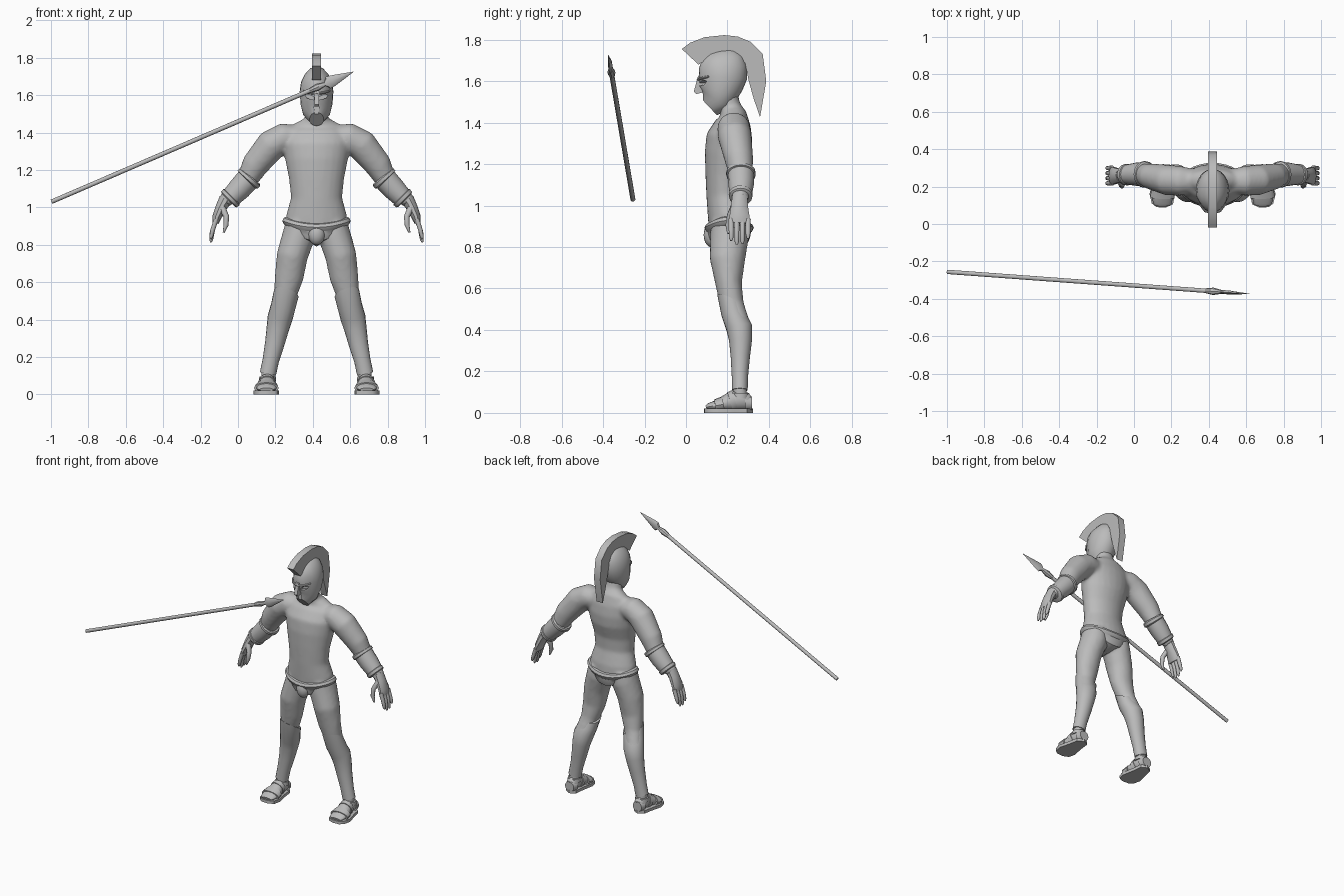
import bpy, bmesh, math
from mathutils import Vector, Matrix

CX = 0.42  # figure's centre line
grey = bpy.data.materials.new("plain_grey")
grey.diffuse_color = (0.5, 0.5, 0.5, 1)


def loft(bm, rings, n=16, ref=(0, 1, 0), side=1):
    """Closed tube; ring = (x, y, z, radius across, radius along ref)."""
    ref = Vector(ref)
    pts = [Vector(r[:3]) for r in rings]
    loops = []
    for i, r in enumerate(rings):
        t = (pts[min(i + 1, len(pts) - 1)] - pts[max(i - 1, 0)]).normalized()
        v = (ref - t * ref.dot(t)).normalized()
        u = v.cross(t)
        loop = []
        for k in range(n):
            a = 2 * math.pi * k / n
            p = pts[i] + u * r[3] * math.cos(a) + v * r[4] * math.sin(a)
            loop.append(bm.verts.new((p.x * side, p.y, p.z)))
        loops.append(loop)
    for a, b in zip(loops, loops[1:]):
        for k in range(n):
            bm.faces.new((a[k], a[(k + 1) % n], b[(k + 1) % n], b[k]))
    bm.faces.new(loops[0])
    bm.faces.new(loops[-1])


def prism(bm, outline, offset):
    """Extrude a 3D outline by an offset vector."""
    f = bm.faces.new([bm.verts.new(p) for p in outline])
    new = bmesh.ops.extrude_face_region(bm, geom=[f])["geom"]
    bmesh.ops.translate(bm, vec=offset, verts=[g for g in new if isinstance(g, bmesh.types.BMVert)])


def finish(name, bm, x=CX, mirror=False):
    bmesh.ops.recalc_face_normals(bm, faces=bm.faces)
    me = bpy.data.meshes.new(name)
    bm.to_mesh(me)
    bm.free()
    ob = bpy.data.objects.new(name, me)
    ob.location.x = x
    me.materials.append(grey)
    bpy.context.collection.objects.link(ob)
    if mirror:
        ob.modifiers.new("mirror", 'MIRROR')
    return ob


def part(name, *tubes, mirror=True, n=16, ref=(0, 1, 0), x=CX):
    bm = bmesh.new()
    for t in tubes:
        loft(bm, t, n, ref)
    return finish(name, bm, x, mirror)


# Body: torso, arms and legs fused into one smooth skin
torso = [(.82, .21, .07, .07), (.88, .21, .15, .10), (.95, .205, .165, .10), (1.05, .19, .137, .092),
         (1.15, .19, .147, .097), (1.25, .203, .167, .113), (1.33, .21, .18, .112), (1.40, .228, .17, .085),
         (1.44, .23, .13, .062), (1.475, .212, .062, .052), (1.56, .19, .057, .055)]
arm = [(.08, .23, 1.375, .06, .06), (.17, .23, 1.375, .078, .08), (.24, .235, 1.335, .084, .082),
       (.33, .255, 1.225, .073, .07), (.37, .265, 1.152, .058, .058), (.43, .265, 1.09, .05, .05),
       (.495, .26, 1.03, .038, .04)]
leg = [(.085, .21, .92, .08, .09), (.095, .21, .85, .088, .094), (.13, .2, .74, .084, .086),
       (.148, .206, .62, .077, .064), (.17, .222, .52, .06, .058), (.195, .256, .42, .06, .056),
       (.22, .262, .3, .048, .046), (.26, .26, .12, .038, .034), (.262, .262, .05, .036, .036)]
bm = bmesh.new()
loft(bm, [(0, cy, z, rx, ry) for z, cy, rx, ry in torso], 24)
for s in (1, -1):
    loft(bm, arm, 16, side=s)
    loft(bm, leg, 16, side=s)
body = finish("body", bm)
rm = body.modifiers.new("fuse", 'REMESH')
rm.mode, rm.voxel_size, rm.use_smooth_shade = 'VOXEL', .012, True
sm = body.modifiers.new("soften", 'SMOOTH')
sm.factor, sm.iterations = .5, 5

# Hands: palm, four fingers, thumb
tubes = [[(.485, .26, 1.045, .036, .038), (.51, .258, 1.0, .03, .042), (.532, .258, .95, .025, .05),
          (.54, .258, .915, .016, .05)]]
for i in range(4):
    y = .218 + .027 * i
    tip = (.83, .812, .815, .84)[i]
    tubes.append([(.537, y, .935, .013, .014), (.555, y, .88, .012, .0125), (.563, y, tip + .015, .010, .011),
                  (.566, y, tip, .004, .005)])
tubes.append([(.505, .235, 1.0, .018, .018), (.482, .212, .95, .015, .016), (.484, .203, .905, .013, .013),
              (.497, .204, .865, .005, .006)])
part("hands", *tubes, n=10)

# Bracers with a raised elbow rim and wrist rim
part("bracers", [(.36, .265, 1.158, .064, .064), (.41, .266, 1.102, .062, .062), (.465, .264, 1.045, .053, .052)],
     [(.353, .265, 1.166, .064, .064), (.357, .265, 1.161, .072, .071), (.368, .265, 1.148, .072, .071),
      (.372, .265, 1.144, .062, .062)],
     [(.452, .264, 1.058, .055, .053), (.455, .264, 1.055, .061, .058), (.468, .264, 1.042, .059, .056),
      (.472, .264, 1.038, .05, .05)])

# Greaves: shin shells cut high at the knee and low at the back
bm = bmesh.new()
loft(bm, [(.162, .214, .535, .068, .066), (.178, .232, .475, .066, .065), (.195, .257, .41, .067, .063),
          (.208, .263, .35, .06, .056), (.224, .262, .27, .052, .047), (.245, .26, .18, .044, .04),
          (.26, .26, .11, .044, .038)], 18)
for v in bm.verts:
    if v.co.z > .45:
        v.co.z += (.22 - v.co.y) * (.75 if v.co.z > .505 else .3)
finish("greaves", bm, mirror=True)

# Feet and sandals
part("feet", [(.263, .312, .05, .022, .024), (.263, .295, .055, .036, .042), (.263, .25, .062, .04, .05),
              (.265, .2, .05, .046, .042), (.268, .15, .036, .056, .026), (.268, .11, .03, .05, .017),
              (.268, .097, .026, .036, .009)], ref=(0, 0, 1))
sole = [(.212, .105), (.25, .088), (.30, .09), (.325, .11), (.337, .16), (.318, .235), (.306, .295),
        (.265, .322), (.225, .3), (.217, .23), (.202, .15)]
bm = bmesh.new()
prism(bm, [(x, y, 0) for x, y in sole], (0, 0, .02))
finish("sandal_soles", bm, mirror=True)
part("sandal_straps", [(.267, .18, .042, .06, .038), (.268, .14, .034, .066, .03)],
     [(.264, .235, .06, .046, .052), (.265, .212, .053, .05, .048)],
     [(.263, .318, .045, .034, .034), (.263, .285, .045, .044, .038)], ref=(0, 0, 1))
part("ankle_straps", [(.262, .262, .07, .046, .044), (.262, .262, .095, .044, .042)])

# Briefs with a drooping rolled belt
bm = bmesh.new()
N, loops = 32, []
for grow, drop, low in ((-.008, 0, 0), (.008, .006, 0), (.016, .022, 0), (.008, .04, 0), (.002, .045, 0),
                        (-.002, .045, .5), (-.012, .045, 1)):
    loop = []
    for i in range(N):
        a = 2 * math.pi * i / N
        k = math.cos(a) ** 2
        z = .915 + .035 * k - drop - low * .05 * (1 - k)
        loop.append(bm.verts.new(((.167 + grow) * math.cos(a), .208 + (.103 + grow) * math.sin(a), z)))
    loops.append(loop)
for a, b in zip(loops, loops[1:]):
    for i in range(N):
        bm.faces.new((a[i], a[(i + 1) % N], b[(i + 1) % N], b[i]))
crotch = bm.verts.new((0, .21, .79))
for i in range(N):
    bm.faces.new((loops[-1][i], loops[-1][(i + 1) % N], crotch))
bm.faces.new(loops[0])
finish("briefs", bm)
bm = bmesh.new()
bmesh.ops.create_uvsphere(bm, u_segments=16, v_segments=10, radius=1,
                          matrix=Matrix.Translation((0, .125, .858)) @ Matrix.Diagonal((.046, .04, .06, 1)))
finish("front_pouch", bm)

# Helmet with eye openings and a mouth slit
helmet = part("helmet", [(0, .115, 1.472, .04, .05), (0, .15, 1.505, .073, .086), (0, .168, 1.55, .085, .107),
                         (0, .178, 1.62, .09, .117), (0, .179, 1.67, .083, .115), (0, .176, 1.71, .064, .1),
                         (0, .172, 1.738, .038, .07), (0, .17, 1.75, .012, .03)], mirror=False, n=24)
for v in helmet.data.vertices:  # keel along the face and raised nape
    if v.co.y < .12:
        v.co.x *= .93
    if v.co.z < 1.54 and v.co.y > .17:
        v.co.z += (v.co.y - .17) * .3
bm = bmesh.new()
for s in (1, -1):
    prism(bm, [(s * x, .0, z) for x, z in ((.014, 1.575), (.05, 1.583), (.062, 1.6), (.045, 1.606), (.014, 1.59))],
          (0, .1, 0))
prism(bm, [(x, .0, z) for x, z in ((-.009, 1.46), (.009, 1.46), (.013, 1.54), (-.013, 1.54))], (0, .09, 0))
cutter = finish("face_cutter", bm)
cutter.hide_render = True
cutter.display_type = 'WIRE'
cut = helmet.modifiers.new("openings", 'BOOLEAN')
cut.operation, cut.object, cut.solver = 'DIFFERENCE', cutter, 'EXACT'

# Nose guard and brow ridges
bm = bmesh.new()
prism(bm, [(-.012, y, z) for y, z in ((.075, 1.635), (.058, 1.625), (.038, 1.55), (.05, 1.538), (.08, 1.545))],
      (.024, 0, 0))
finish("nose_guard", bm)
part("brow_ridges", [(0, .058, 1.608, .007, .007), (.04, .07, 1.613, .007, .007), (.07, .108, 1.622, .005, .005)],
     n=8, ref=(0, 0, 1))

# Crest plate with a long tail
crest = [(-.02, 1.755), (.02, 1.785), (.09, 1.812), (.185, 1.822), (.25, 1.815), (.31, 1.79), (.37, 1.73),
         (.387, 1.60), (.357, 1.425), (.325, 1.52), (.303, 1.60), (.285, 1.69), (.21, 1.725), (.11, 1.71), (.06, 1.68)]
bm = bmesh.new()
prism(bm, [(-.024, y, z) for y, z in crest], (.048, 0, 0))
finish("crest", bm)

# Spear: shaft, socket and flat leaf blade along one line
butt, tip = Vector((-.997, -.256, 1.03)), Vector((.618, -.374, 1.725))


def along(*rows):
    return [(*butt.lerp(tip, f), a, b) for f, a, b in rows]


part("spear_shaft", along((0, .012, .012), (.87, .012, .012)), mirror=False, n=10, x=0)
part("spear_head", along((.855, .013, .013), (.88, .02, .02), (.905, .011, .011), (.915, .034, .01),
                         (.93, .031, .011), (1, .001, .001)), mirror=False, n=8, x=0)

# Smooth shading with sharp edges kept
for ob in bpy.data.objects:
    ob.select_set(not ob.hide_render)
bpy.context.view_layer.objects.active = body
bpy.ops.object.shade_smooth_by_angle(angle=math.radians(40))
